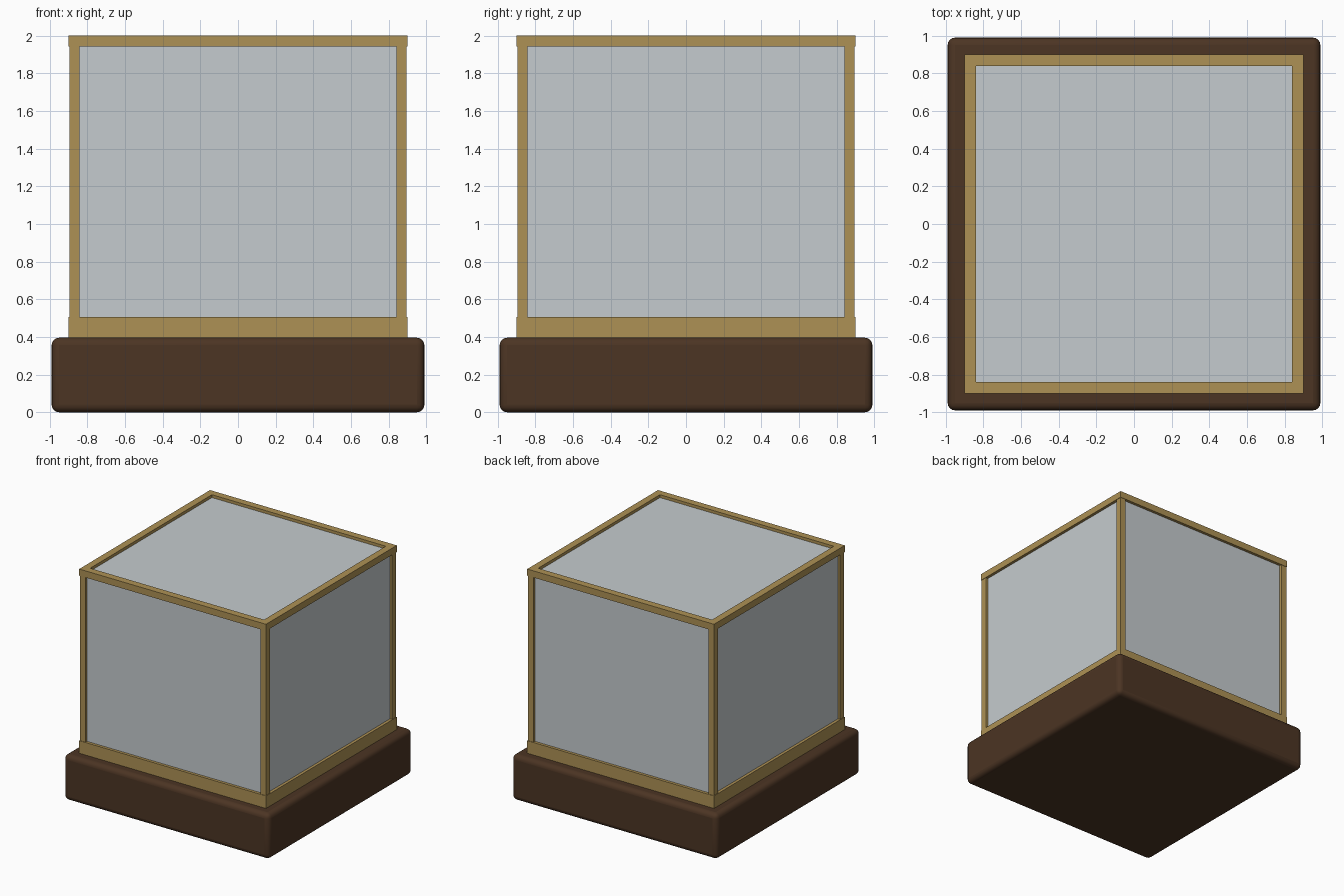
import bpy

default = bpy.data.objects.get("Cube")
if default:
    bpy.data.objects.remove(default, do_unlink=True)


def material(name, rgb):
    m = bpy.data.materials.new(name)
    m.use_nodes = True
    m.diffuse_color = (*rgb, 1)
    m.node_tree.nodes["Principled BSDF"].inputs["Base Color"].default_value = (*rgb, 1)
    return m


wood = material("dark_wood", (0.072, 0.035, 0.017))
brass = material("brass", (0.42, 0.285, 0.09))
glass = material("pale_glass", (0.56, 0.60, 0.62))


def box(name, low, high, mat):
    """Box between two opposite corners."""
    bpy.ops.mesh.primitive_cube_add(size=1, location=[(a + b) / 2 for a, b in zip(low, high)])
    ob = bpy.context.object
    ob.name = name
    ob.scale = [b - a for a, b in zip(low, high)]
    bpy.ops.object.transform_apply(location=False, rotation=False, scale=True)
    ob.data.materials.append(mat)
    return ob


BASE, HALF, INNER = 0.99, 0.90, 0.838      # half widths of base and frame
BASE_TOP, RAIL_TOP, CAP_BOTTOM, TOP = 0.396, 0.505, 1.942, 2.0
PANE_IN, PANE_OUT = 0.865, 0.875

# Rounded wooden plinth
base = box("base", (-BASE, -BASE, 0), (BASE, BASE, BASE_TOP), wood)
bevel = base.modifiers.new("rounded_edges", "BEVEL")
bevel.width = 0.04
bevel.segments = 4
bpy.ops.object.shade_smooth_by_angle()

# Square brass rings at the bottom and top of the case
for level, z0, z1 in (("bottom", BASE_TOP, RAIL_TOP), ("top", CAP_BOTTOM, TOP)):
    for side, s in (("front", -1), ("back", 1)):
        y0, y1 = sorted((s * INNER, s * HALF))
        box(f"{level}_rail_{side}", (-HALF, y0, z0), (HALF, y1, z1), brass)
    for side, s in (("right", -1), ("left", 1)):
        x0, x1 = sorted((s * INNER, s * HALF))
        box(f"{level}_rail_{side}", (x0, -INNER, z0), (x1, INNER, z1), brass)

# Corner posts, set in slightly from the rings
for side, sx in (("right", -1), ("left", 1)):
    for end, sy in (("front", -1), ("back", 1)):
        x0, x1 = sorted((sx * 0.842, sx * 0.896))
        y0, y1 = sorted((sy * 0.842, sy * 0.896))
        box(f"post_{end}_{side}", (x0, y0, RAIL_TOP), (x1, y1, CAP_BOTTOM), brass)

# Recessed glass panes
for side, s in (("front", -1), ("back", 1)):
    y0, y1 = sorted((s * PANE_IN, s * PANE_OUT))
    box(f"pane_{side}", (-0.85, y0, RAIL_TOP), (0.85, y1, CAP_BOTTOM), glass)
for side, s in (("right", -1), ("left", 1)):
    x0, x1 = sorted((s * PANE_IN, s * PANE_OUT))
    box(f"pane_{side}", (x0, -0.85, RAIL_TOP), (x1, 0.85, CAP_BOTTOM), glass)
box("pane_top", (-INNER, -INNER, 1.965), (INNER, INNER, 1.975), glass)
